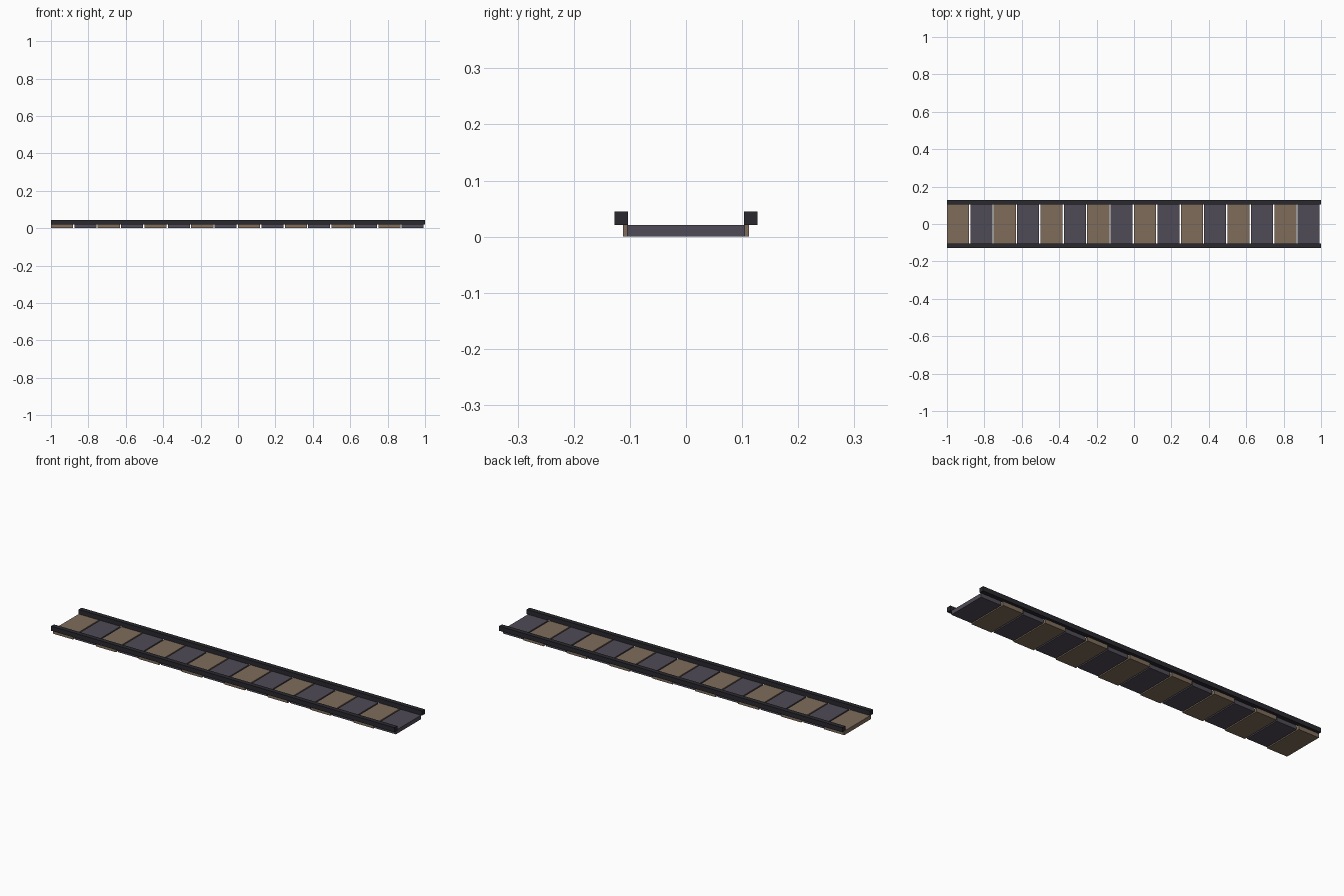
import bpy

if "Cube" in bpy.data.objects:
    bpy.data.objects.remove(bpy.data.objects["Cube"], do_unlink=True)


def material(name, rgb):
    mat = bpy.data.materials.new(name)
    mat.use_nodes = True
    mat.diffuse_color = (*rgb, 1)
    mat.node_tree.nodes["Principled BSDF"].inputs["Base Color"].default_value = (*rgb, 1)
    return mat


def box(name, low, high, mat):
    """Flat-sided box spanning two opposite corners."""
    bpy.ops.mesh.primitive_cube_add(size=1)
    obj = bpy.context.object
    obj.name = name
    for v in obj.data.vertices:
        v.co = [h if c > 0 else l for c, l, h in zip(v.co, low, high)]
    obj.data.materials.append(mat)
    return obj


tan = material("tan plate", (0.21, 0.152, 0.105))
grey = material("purple grey plate", (0.078, 0.07, 0.092))
dark = material("dark rail", (0.022, 0.022, 0.028))

COUNT = 16
PITCH = 2 / COUNT
GAP = 0.007
PLATE_TOP = 0.021
RAIL_TOP = 0.045

# Deck plates, alternating a wider tan one with a narrower grey one
for i in range(COUNT):
    x = -1 + i * PITCH
    name, half, mat = (("grey_plate", 0.105, grey) if i % 2
                       else ("tan_plate", 0.112, tan))
    box(f"{name}_{i // 2 + 1}", (x, -half, 0),
        (x + PITCH - GAP, half, PLATE_TOP), mat)

# Side rails resting on the plate ends
for name, y in (("front_rail", -0.115), ("back_rail", 0.115)):
    box(name, (-1, y - 0.012, PLATE_TOP), (1, y + 0.012, RAIL_TOP), dark)
